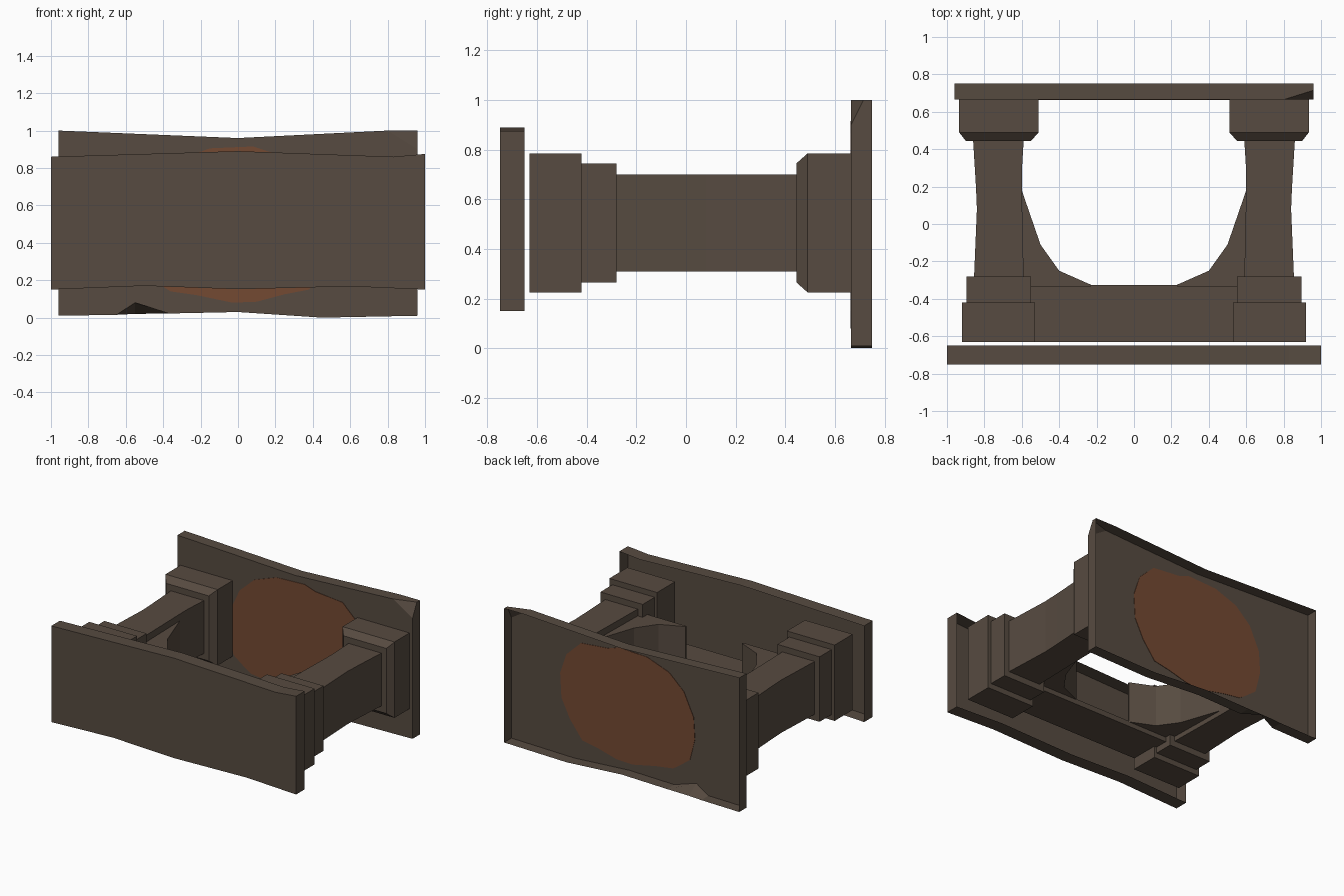
import bpy, bmesh
from mathutils import Vector

if "Cube" in bpy.data.objects:
    bpy.data.objects.remove(bpy.data.objects["Cube"])


def material(name, rgb):
    m = bpy.data.materials.new(name)
    m.diffuse_color = (*rgb, 1)
    m.use_nodes = True
    m.node_tree.nodes["Principled BSDF"].inputs["Base Color"].default_value = m.diffuse_color
    return m


STONE = material("brown stone", (0.095, 0.070, 0.052))
RUST = material("rust stain", (0.175, 0.067, 0.032))


def loft(name, rings, mat=STONE, mirror=False, chip=None, open_end=False):
    """Join rings of equal point count into a solid, or a tray with open_end."""
    bm = bmesh.new()
    vs = [[bm.verts.new(p) for p in r] for r in rings]
    n = len(vs[0])
    for a, b in zip(vs, vs[1:]):
        for i in range(n):
            j = (i + 1) % n
            bm.faces.new((a[i], a[j], b[j], b[i]))
    bm.faces.new(vs[0][::-1])
    last = bm.faces.new(vs[-1])
    bmesh.ops.recalc_face_normals(bm, faces=bm.faces[:])
    if open_end:
        bmesh.ops.delete(bm, geom=[last], context='FACES_ONLY')
    if chip:  # slice off one upper corner
        a, b, c = map(Vector, chip)
        no = (b - a).cross(c - a)
        if no.z < 0:
            no = -no
        res = bmesh.ops.bisect_plane(bm, geom=bm.verts[:] + bm.edges[:] + bm.faces[:],
                                     plane_co=a, plane_no=no, clear_outer=True)
        cut = [e for e in res["geom_cut"] if isinstance(e, bmesh.types.BMEdge)]
        for f in bmesh.ops.holes_fill(bm, edges=cut, sides=0)["faces"]:
            f.normal_update()
            if f.normal.dot(no) < 0:
                f.normal_flip()
    me = bpy.data.meshes.new(name)
    bm.to_mesh(me)
    bm.free()
    me.materials.append(mat)
    ob = bpy.data.objects.new(name, me)
    bpy.context.collection.objects.link(ob)
    if mirror:
        mod = ob.modifiers.new("mirror", 'MIRROR')
        mod.use_mirror_merge = False
    return ob


def rect(y, x0, x1, z0, z1):
    return [(x0, y, z0), (x1, y, z0), (x1, y, z1), (x0, y, z1)]


def slab(name, outline, y0, y1, **kw):
    return loft(name, [[(x, y, z) for x, z in outline] for y in (y0, y1)], **kw)


def plan(name, outline, z0, z1, **kw):
    return loft(name, [[(x, y, z) for x, y in outline] for z in (z0, z1)], **kw)


# Front slab: a shallow tray, open to the rear, with slightly wavy long edges
slab("front_slab", [(-1, .15), (-.5, .17), (0, .152), (.6, .167), (1, .15),
                    (1, .875), (.83, .86), (0, .89), (-1, .86)], -.75, -.65, open_end=True)

# Back slab: also open to the rear, with a chipped corner and a chip in the lower edge
edge = [(-.96, .01), (-.65, .015), (-.55, .08), (-.37, .022), (0, .03), (.45, .0),
        (.96, .01), (.96, 1), (.8, 1), (0, .96), (-.96, 1)]
back = [(x, .02 if z == .08 else z) for x, z in edge]
loft("back_slab", [[(x, .665, z) for x, z in edge], [(x, .75, z) for x, z in back]],
     chip=[(.80, .665, 1), (.96, .665, .9), (.96, .715, 1)], open_end=True)

# Rust stain, a thin plate showing on both sides of the back slab's panel
stain = [(.56, .60), (.51, .75), (.39, .865), (.17, .885), (.08, .915), (-.15, .905),
         (-.33, .84), (-.45, .73), (-.53, .56), (-.54, .40), (-.50, .24), (-.40, .165),
         (-.36, .14), (-.22, .12), (-.03, .08), (.1, .085), (.25, .125), (.38, .15),
         (.48, .28), (.55, .42)]
slab("rust_stain", stain, .662, .668, mat=RUST)

# Pillars: stepped base, waisted shaft, bevelled capital
loft("pillar_base", [rect(y, .53, .92, .225, .785) for y in (-.63, -.42)], mirror=True)
loft("pillar_step", [rect(y, .55, .895, .265, .745) for y in (-.42, -.28)], mirror=True)
plan("pillar_shaft", [(.59, -.28), (.60, .18), (.60, .28), (.59, .445), (.86, .445),
                      (.845, .2), (.84, .08), (.855, -.28)], .31, .70, mirror=True)
loft("pillar_capital", [rect(.445, .55, .90, .265, .745), rect(.49, .51, .935, .225, .785),
                        rect(.665, .51, .935, .225, .785)], mirror=True)

# Thin sill joining the two bases
plan("sill", [(-.56, -.63), (.56, -.63), (.56, -.325), (-.56, -.325)], .31, .35)

# Faceted arch brackets in the corners between sill and shafts
plan("arch_bracket", [(.62, -.335), (.62, .18), (.60, .18), (.50, -.11), (.40, -.25),
                      (.23, -.325), (.23, -.335)], .345, .65, mirror=True)
